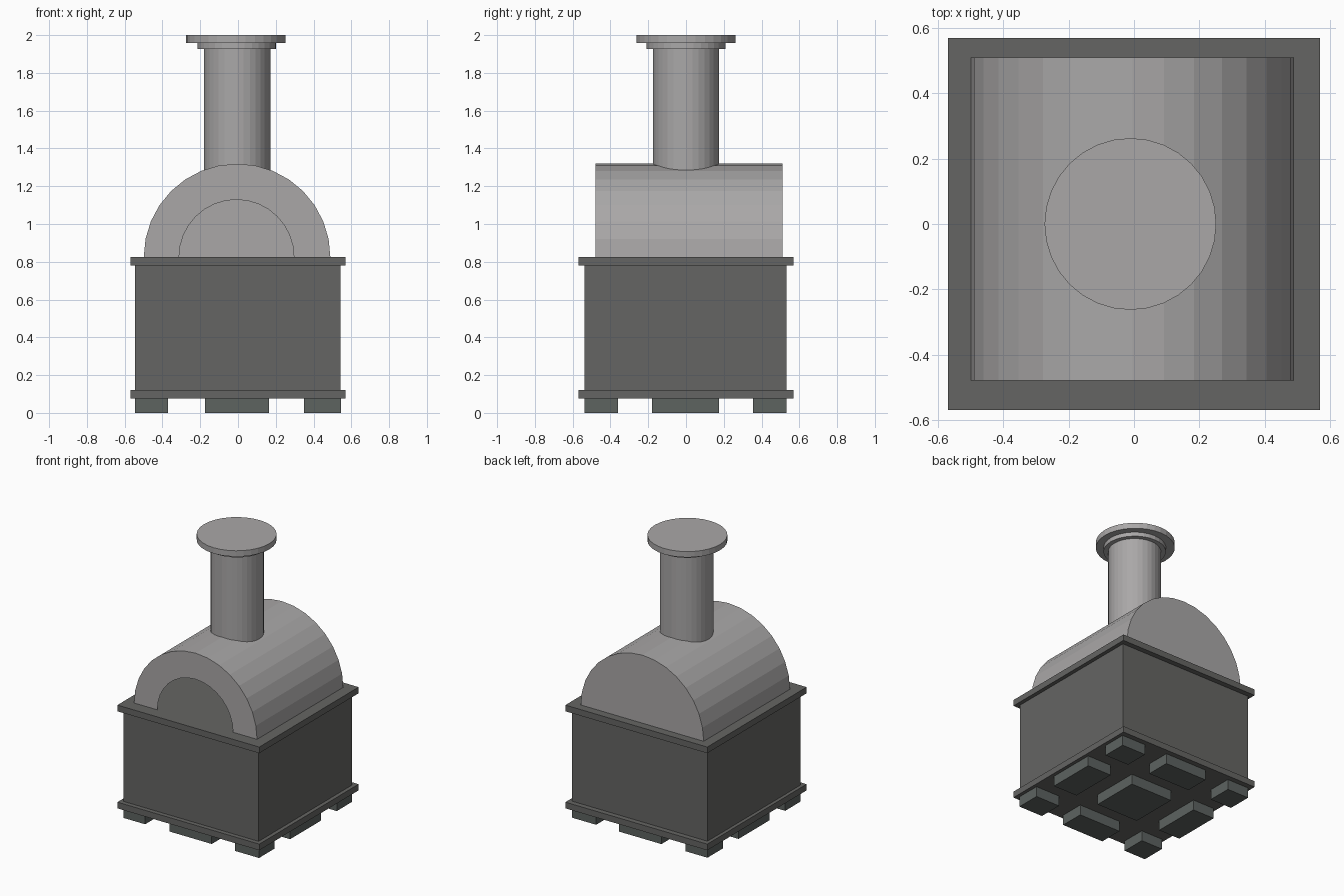
import bpy, bmesh
from math import pi, cos, sin

if "Cube" in bpy.data.objects:
    bpy.data.objects.remove(bpy.data.objects["Cube"])


def material(name, v):
    m = bpy.data.materials.new(name)
    m.diffuse_color = (v[0], v[1], v[2], 1)
    m.use_nodes = True
    m.node_tree.nodes["Principled BSDF"].inputs["Base Color"].default_value = m.diffuse_color
    return m


STONE = material("light_stone", (0.40, 0.39, 0.39))
DARK = material("dark_stone", (0.13, 0.13, 0.125))
FEET = material("foot_stone", (0.11, 0.125, 0.118))


def add(name, bm, mat):
    bmesh.ops.recalc_face_normals(bm, faces=bm.faces)
    me = bpy.data.meshes.new(name)
    bm.to_mesh(me)
    bm.free()
    me.materials.append(mat)
    ob = bpy.data.objects.new(name, me)
    bpy.context.collection.objects.link(ob)
    return ob


def box(name, xr, yr, zr, mat):
    bm = bmesh.new()
    bmesh.ops.create_cube(bm, size=1)
    for v in bm.verts:
        for i, (a, b) in enumerate((xr, yr, zr)):
            v.co[i] = a if v.co[i] < 0 else b
    return add(name, bm, mat)


def cylinder(name, x, r, z0, z1, mat):
    bm = bmesh.new()
    bmesh.ops.create_cone(bm, cap_ends=True, segments=32, radius1=r, radius2=r, depth=z1 - z0)
    bmesh.ops.translate(bm, verts=bm.verts, vec=(x, 0, (z0 + z1) / 2))
    return add(name, bm, mat)


# feet: three by three grid of blocks
FX = ((-0.545, -0.37), (-0.175, 0.165), (0.35, 0.545))
FY = ((-0.537, -0.36), (-0.18, 0.175), (0.355, 0.532))
for i, xr in enumerate(FX):
    for j, yr in enumerate(FY):
        box(f"foot_{i}_{j}", xr, yr, (0, 0.075), FEET)

# pedestal with a slab below and above
box("bottom_slab", (-0.57, 0.57), (-0.57, 0.57), (0.075, 0.12), DARK)
box("pedestal", (-0.545, 0.542), (-0.537, 0.532), (0.12, 0.78), DARK)
box("top_slab", (-0.57, 0.57), (-0.57, 0.57), (0.78, 0.825), DARK)

# hollow vaulted chamber: barrel roof, closed back, front wall with arched mouth
Z, N = 0.825, 16
bm = bmesh.new()


def arc(cx, r, y):
    return [bm.verts.new((cx + r * cos(pi * k / N), y, Z + r * sin(pi * k / N)))
            for k in range(N + 1)]


mouth = arc(-0.008, 0.304, -0.48)
front = arc(-0.005, 0.494, -0.48)
back = arc(-0.005, 0.494, 0.51)
for a, b in ((mouth, front), (front, back)):
    for k in range(N):
        bm.faces.new((a[k], a[k + 1], b[k + 1], b[k]))
bm.faces.new(back)
add("oven_vault", bm, STONE)

# chimney with stepped cap
cylinder("chimney", -0.005, 0.176, 1.28, 1.93, STONE)
cylinder("chimney_collar", -0.006, 0.208, 1.927, 1.96, STONE)
cylinder("chimney_cap", -0.011, 0.263, 1.958, 2.0, STONE)
